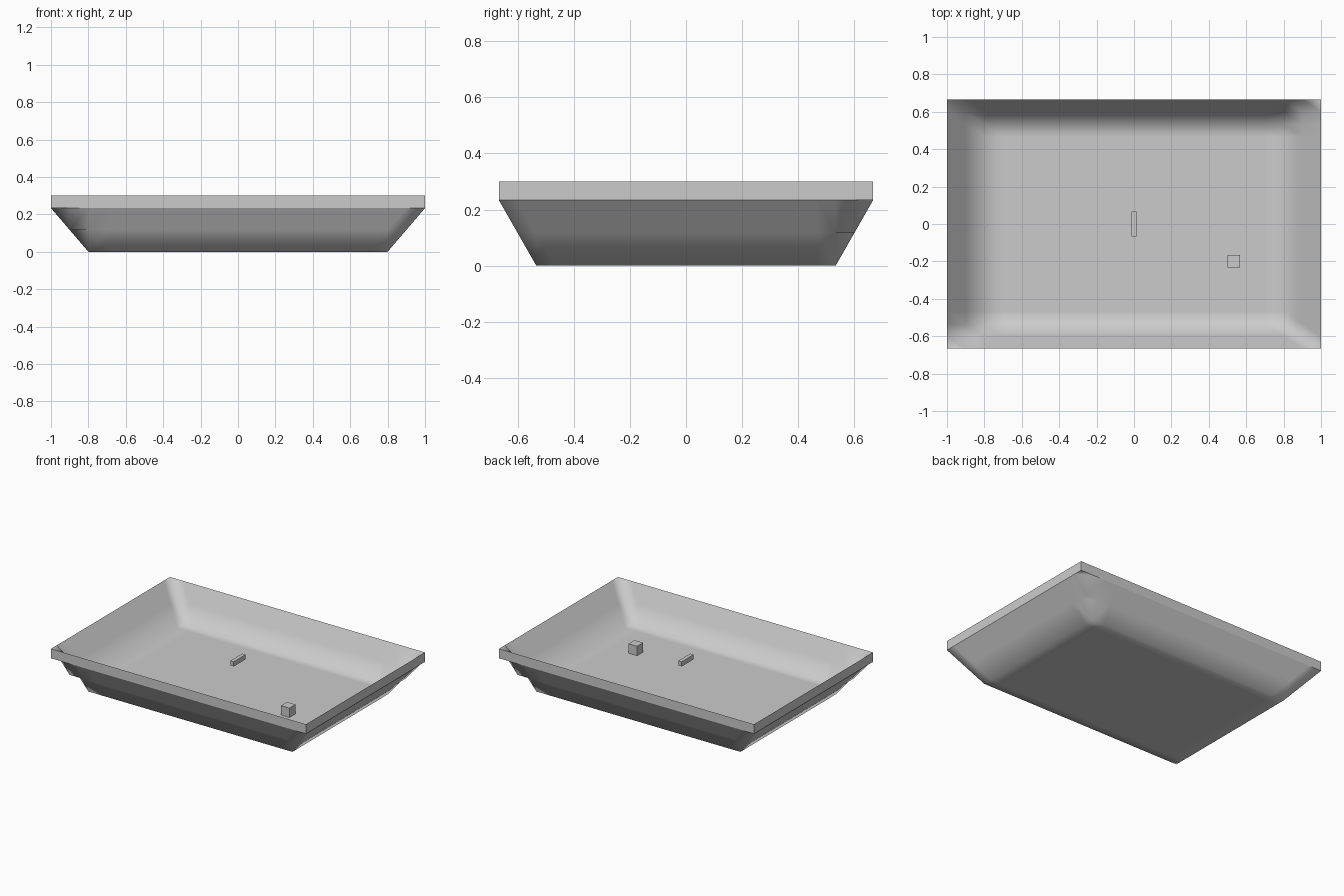
import bpy, bmesh

if "Cube" in bpy.data.objects:
    bpy.data.objects.remove(bpy.data.objects["Cube"])

N = 20                      # cells per side of the basin grid
LX, LY = 2.0, 4 / 3         # overall plan size
U = 1 / 15                  # wall thickness / base unit
DEPTH = 3.5 * U             # drop from rim to floor


def finish(bm, name):
    bmesh.ops.recalc_face_normals(bm, faces=bm.faces)
    mesh = bpy.data.meshes.new(name)
    bm.to_mesh(mesh)
    bm.free()
    obj = bpy.data.objects.new(name, mesh)
    bpy.context.collection.objects.link(obj)
    return obj


def drop(i, j):
    # floor is flat, the two outer rings of cells climb to the rim
    ring = min(i, j, N - i, N - j)
    return DEPTH * max(0, 1 - ring / 2)


def sheet(bm, lift):
    g = [[bm.verts.new((LX * (i / N - 0.5), LY * (j / N - 0.5), drop(i, j) + lift))
          for j in range(N + 1)] for i in range(N + 1)]
    for i in range(N):
        for j in range(N):
            a, b, c, d = g[i][j], g[i + 1][j], g[i + 1][j + 1], g[i][j + 1]
            for tri in ((a, b, d), (b, c, d)):
                bm.faces.new(tri).smooth = True
    # border loop, counter-clockwise
    return ([g[i][0] for i in range(N)] + [g[N][j] for j in range(N)]
            + [g[i][N] for i in range(N, 0, -1)] + [g[0][j] for j in range(N, 0, -1)])


# Basin: underside, inner surface and vertical rim band
bm = bmesh.new()
low, high = sheet(bm, 0), sheet(bm, U)
for k in range(len(low)):
    n = (k + 1) % len(low)
    rim = bm.faces.new((low[k], low[n], high[n], high[k]))
    for e in rim.edges:
        e.smooth = False
finish(bm, "basin")


def box(name, loc, size):
    bm = bmesh.new()
    bmesh.ops.create_cube(bm, size=1)
    bmesh.ops.scale(bm, vec=size, verts=bm.verts)
    obj = finish(bm, name)
    obj.location = loc
    return obj


# Small floating bar in the middle and block resting on the floor
box("floating_bar", (0, 0, 3.5 * U), (0.4 * U, 2 * U, 0.5 * U))
box("floor_block", (8 * U, -3 * U, 1.5 * U), (U, U, U))
